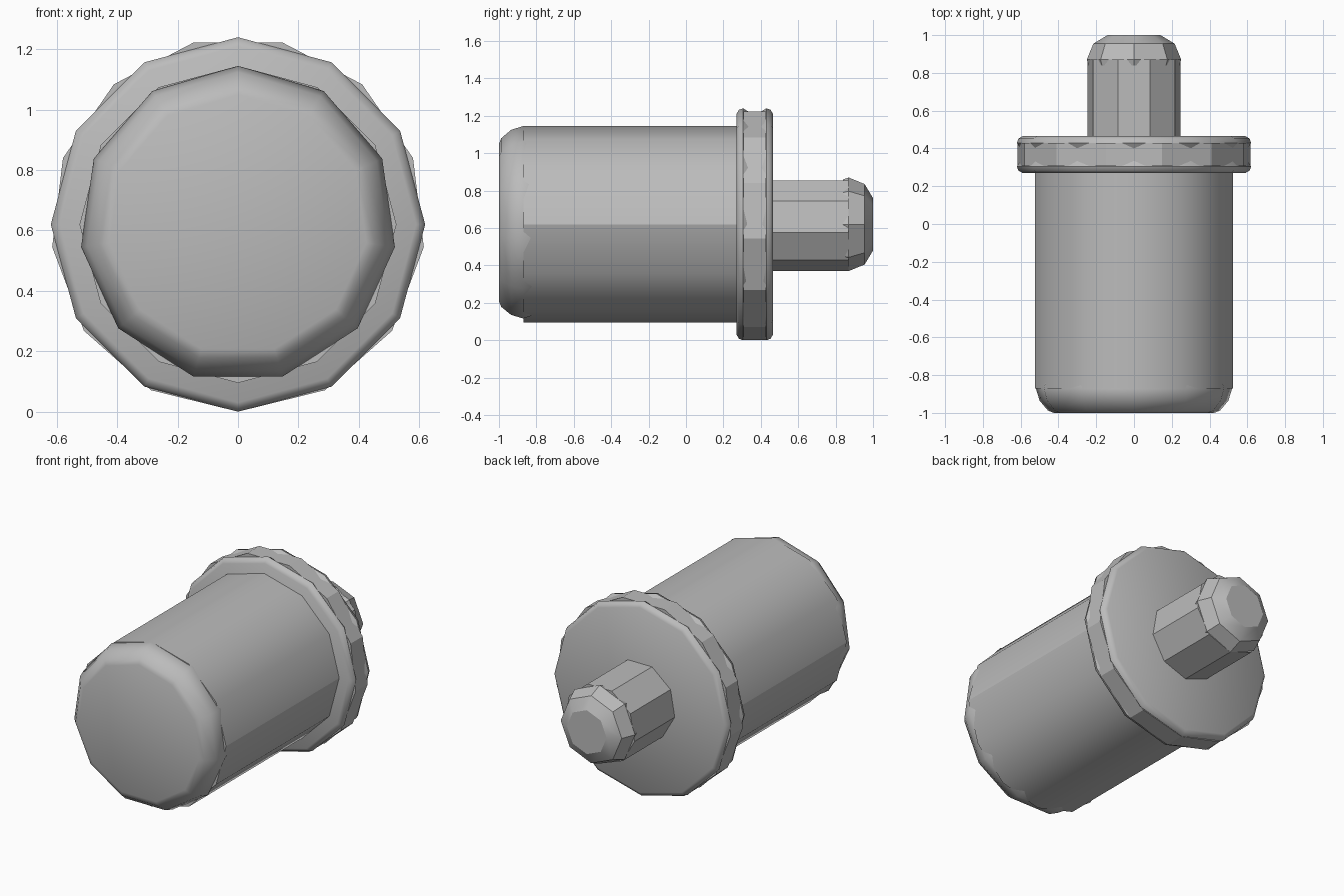
import bpy, bmesh
from math import sin, cos, pi, radians

cube = bpy.data.objects.get("Cube")
if cube:
    bpy.data.objects.remove(cube)

AXIS_Z = 0.62

grey = bpy.data.materials.new("plain_grey")
grey.use_nodes = True
grey.diffuse_color = (0.5, 0.5, 0.5, 1)
grey.node_tree.nodes["Principled BSDF"].inputs["Base Color"].default_value = (0.5, 0.5, 0.5, 1)


def turned(name, profile, sides, vertex_up=True, smooth=32, split_half=False):
    """Spin a (radius, y) profile about the long axis and cap both ends."""
    bm = bmesh.new()
    start = 0 if vertex_up else pi
    rings = []
    for r, y in profile:
        angles = [start + 2 * pi * i / sides for i in range(sides)]
        rings.append([bm.verts.new((r * sin(a), y, AXIS_Z + r * cos(a))) for a in angles])
    for a, b in zip(rings, rings[1:]):
        for i in range(sides):
            j = (i + 1) % sides
            bm.faces.new((a[i], a[j], b[j], b[i]))
    bm.faces.new(rings[0])
    bm.faces.new(rings[-1])
    bmesh.ops.recalc_face_normals(bm, faces=bm.faces)
    mesh = bpy.data.meshes.new(name)
    bm.to_mesh(mesh)
    bm.free()
    mesh.materials.append(grey)
    obj = bpy.data.objects.new(name, mesh)
    bpy.context.collection.objects.link(obj)
    bpy.ops.object.select_all(action='DESELECT')
    obj.select_set(True)
    bpy.context.view_layer.objects.active = obj
    bpy.ops.object.shade_smooth_by_angle(angle=radians(smooth))
    if split_half:
        # crease along the widest line on each side
        for e in mesh.edges:
            if all(abs(mesh.vertices[v].co.z - AXIS_Z) < 0.01 for v in e.vertices):
                e.use_edge_sharp = True
    return obj


# Main barrel and its rounded front end
turned("barrel", [(0.525, -0.87), (0.525, 0.3)], 12, split_half=True)
turned("barrel_front_cap",
       [(0.43, -1.0), (0.46, -0.988), (0.505, -0.935), (0.525, -0.87), (0.5, -0.8)],
       11, smooth=45)

# Flange: a core with a rounded rim on each face
turned("flange_core", [(0.62, 0.307), (0.62, 0.428)], 13, vertex_up=False, smooth=20)
rim = [(0.59, 0.27), (0.612, 0.283), (0.62, 0.305), (0.6, 0.338)]
turned("flange_front_rim", rim, 12, smooth=40)
turned("flange_back_rim", [(r, 0.735 - y) for r, y in rim], 12, smooth=40)

# Narrow shaft with a blunt tip
turned("shaft", [(0.25, 0.44), (0.25, 0.87)], 9, vertex_up=False, smooth=20)
turned("shaft_tip", [(0.24, 0.84), (0.25, 0.87), (0.215, 0.955), (0.14, 1.0)], 8, smooth=30)
